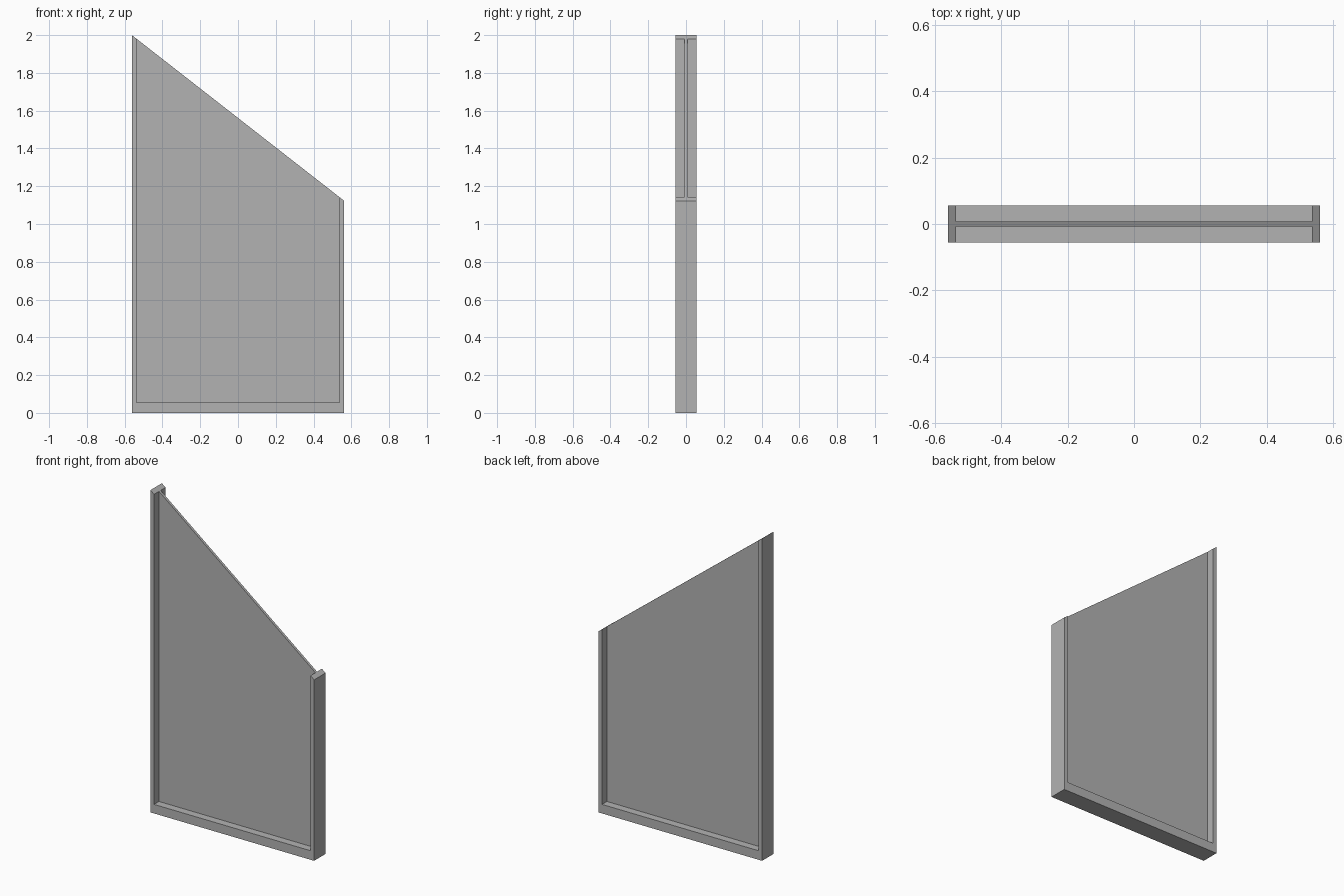
import bpy
import bmesh

cube = bpy.data.objects.get("Cube")
if cube:
    bpy.data.objects.remove(cube, do_unlink=True)

HALF_WIDTH = 0.562
INNER = 0.537
RAIL_TOP = 0.056
HIGH, LOW = 2.0, 1.123

grey = bpy.data.materials.new("neutral grey")
grey.use_nodes = True
colour = (0.45, 0.45, 0.45, 1)
grey.diffuse_color = colour
grey.node_tree.nodes["Principled BSDF"].inputs["Base Color"].default_value = colour


def slope(x):
    """Height of the sloping top edge at x."""
    return HIGH + (LOW - HIGH) * (x + HALF_WIDTH) / (2 * HALF_WIDTH)


def extrude_profile(name, outline, depth):
    """Extrude an x-z outline along y, centred on y = 0."""
    bm = bmesh.new()
    face = bm.faces.new([bm.verts.new((x, -depth / 2, z)) for x, z in outline])
    result = bmesh.ops.extrude_face_region(bm, geom=[face])
    moved = [v for v in result["geom"] if isinstance(v, bmesh.types.BMVert)]
    bmesh.ops.translate(bm, verts=moved, vec=(0, depth, 0))
    bmesh.ops.recalc_face_normals(bm, faces=bm.faces)
    mesh = bpy.data.meshes.new(name)
    bm.to_mesh(mesh)
    bm.free()
    mesh.materials.append(grey)
    obj = bpy.data.objects.new(name, mesh)
    bpy.context.collection.objects.link(obj)
    return obj


# U-shaped frame: two posts with slanted tops joined by the bottom rail
extrude_profile("frame", [
    (-HALF_WIDTH, 0), (HALF_WIDTH, 0),
    (HALF_WIDTH, LOW), (INNER, slope(INNER)),
    (INNER, RAIL_TOP), (-INNER, RAIL_TOP),
    (-INNER, slope(-INNER)), (-HALF_WIDTH, HIGH),
], 0.112)

# Thin infill panel with an open sloping top edge
extrude_profile("infill_panel", [
    (-INNER, RAIL_TOP), (INNER, RAIL_TOP),
    (INNER, slope(INNER)), (-INNER, slope(-INNER)),
], 0.016)
